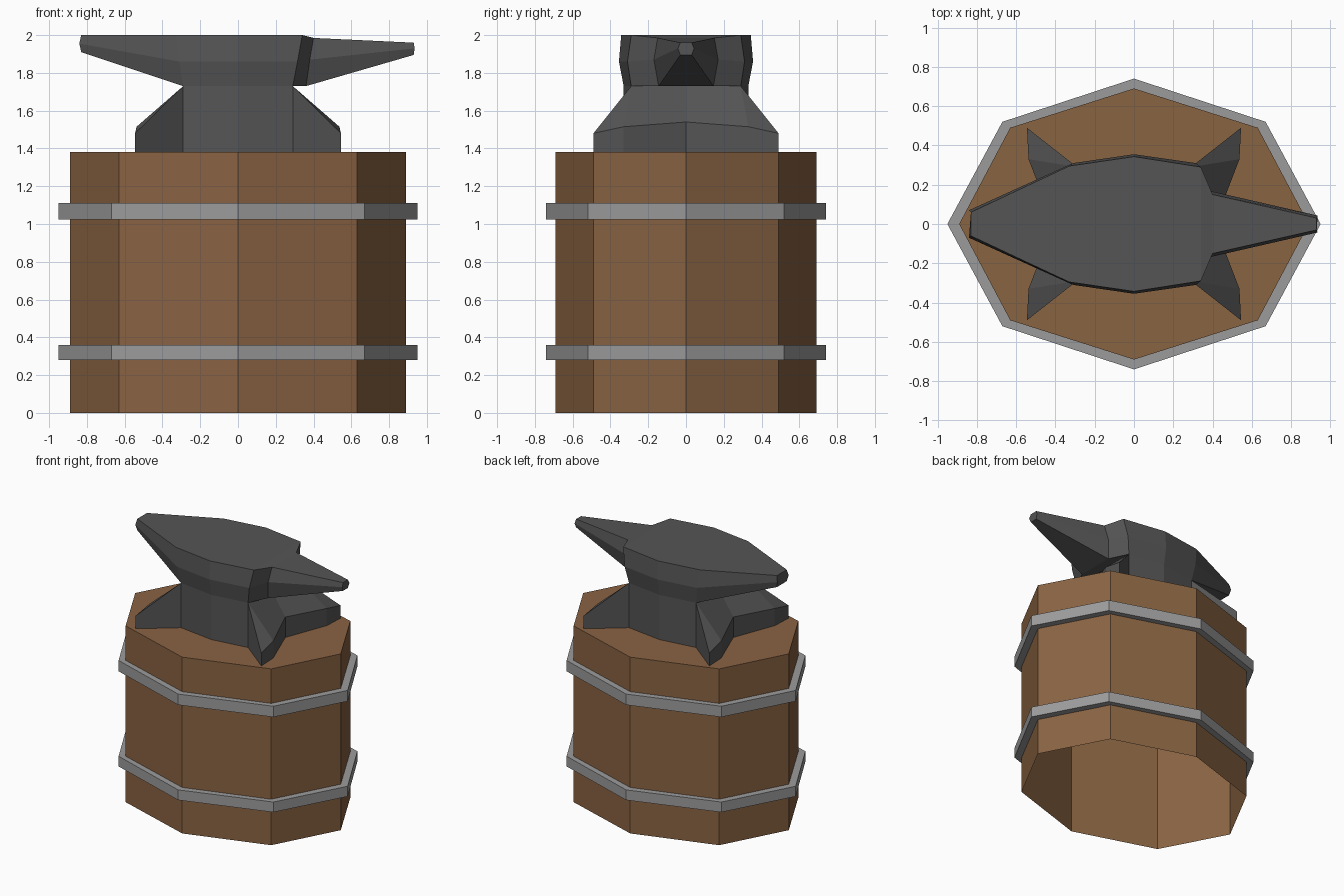
import bpy, bmesh

if "Cube" in bpy.data.objects:
    bpy.data.objects.remove(bpy.data.objects["Cube"])


def material(name, rgb):
    m = bpy.data.materials.new(name)
    m.diffuse_color = (*rgb, 1)
    m.use_nodes = True
    m.node_tree.nodes["Principled BSDF"].inputs["Base Color"].default_value = m.diffuse_color
    return m


wood = material("wood", (0.25, 0.125, 0.055))
iron = material("dark_iron", (0.09, 0.09, 0.09))
steel = material("hoop_steel", (0.33, 0.33, 0.33))


def make_object(name, bm, mat):
    mesh = bpy.data.meshes.new(name)
    bm.to_mesh(mesh)
    bm.free()
    mesh.materials.append(mat)
    obj = bpy.data.objects.new(name, mesh)
    bpy.context.collection.objects.link(obj)
    return obj


def loft(name, rings, mat, cap_start=False, cap_end=False):
    """Bridge a row of equal-length point rings, optionally capping the ends."""
    bm = bmesh.new()
    loops = [[bm.verts.new(p) for p in ring] for ring in rings]
    n = len(loops[0])
    for a, b in zip(loops, loops[1:]):
        for i in range(n):
            j = (i + 1) % n
            bm.faces.new((a[i], a[j], b[j], b[i]))
    if cap_start:
        bm.faces.new(loops[0][::-1])
    if cap_end:
        bm.faces.new(loops[-1])
    bmesh.ops.recalc_face_normals(bm, faces=bm.faces[:])
    return make_object(name, bm, mat)


def octagon(rx, ry, cx, cy, z):
    return [(rx, 0, z), (cx, cy, z), (0, ry, z), (-cx, cy, z),
            (-rx, 0, z), (-cx, -cy, z), (0, -ry, z), (cx, -cy, z)]


# Wooden stand: eight-sided, open underneath
STAND = (0.89, 0.69, 0.63, 0.49)
HOOP = (0.95, 0.74, 0.67, 0.52)
loft("wooden_stand", [octagon(*STAND, 0), octagon(*STAND, 1.38)], wood, cap_end=True)

# Two metal hoops around the stand
for name, z0, z1 in (("lower_hoop", 0.28, 0.36), ("upper_hoop", 1.025, 1.11)):
    loft(name, [octagon(*STAND, z0), octagon(*HOOP, z0),
                octagon(*HOOP, z1), octagon(*STAND, z1)], steel)

# Anvil body and horn: sections along x, each with (x, half width, z) at top, middle, bottom
sections = [
    ((-0.83, 0.06, 2.00), (-0.84, 0.07, 1.955), (-0.83, 0.06, 1.91)),
    ((-0.33, 0.295, 2.00), (-0.31, 0.31, 1.86), (-0.29, 0.29, 1.73)),
    ((0.00, 0.343, 2.00), (0.00, 0.355, 1.86), (0.00, 0.33, 1.73)),
    ((0.34, 0.29, 2.00), (0.315, 0.31, 1.86), (0.29, 0.29, 1.73)),
    ((0.40, 0.15, 1.985), (0.38, 0.17, 1.87), (0.36, 0.145, 1.73)),
    ((0.93, 0.03, 1.96), (0.935, 0.043, 1.93), (0.93, 0.03, 1.895)),
]
rings = [[(x, y, z) for x, y, z in s] + [(x, -y, z) for x, y, z in reversed(s)]
         for s in sections]
loft("anvil_body_and_horn", rings, iron, cap_start=True, cap_end=True)

# Anvil waist and splayed feet: one quarter, mirrored in x and y
BASE = 1.38
bm = bmesh.new()
waist = [(0, -0.33, 1.73), (0.29, -0.29, 1.73), (0.28, 0, 1.73)]
foot = [(0.545, -0.49, 1.48), (0.537, -0.33, 1.515), (0.41, 0, 1.54)]
w = [bm.verts.new(p) for p in waist]
f = [bm.verts.new(p) for p in foot]
wb = [bm.verts.new((x, y, BASE)) for x, y, _ in waist[:2]]
fb = [bm.verts.new((x, y, BASE)) for x, y, _ in foot]
bm.faces.new((wb[0], wb[1], w[1], w[0]))
bm.faces.new((wb[1], fb[0], f[0], w[1]))
for i in (0, 1):
    bm.faces.new((fb[i], fb[i + 1], f[i + 1], f[i]))
bm.faces.new((f[0], f[1], w[1]))
bm.faces.new((f[1], f[2], w[2], w[1]))
feet = make_object("anvil_waist_and_feet", bm, iron)
mirror = feet.modifiers.new("mirror", 'MIRROR')
mirror.use_axis = (True, True, False)
